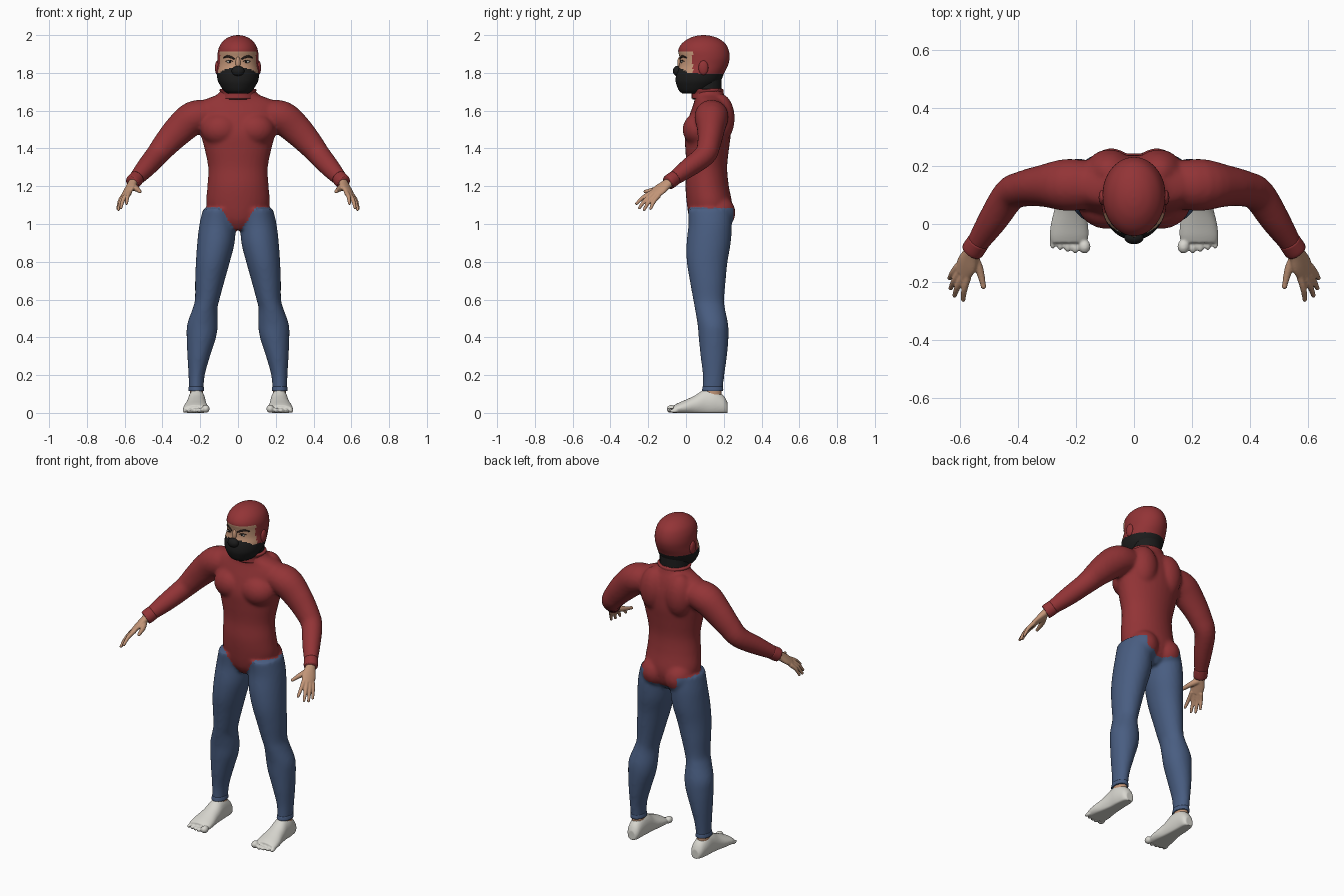
import bpy, bmesh, math
from mathutils import Vector, Matrix
from mathutils.bvhtree import BVHTree

cube = bpy.data.objects.get("Cube")
if cube:
    bpy.data.objects.remove(cube, do_unlink=True)


def material(name, *rgb):
    mat = bpy.data.materials.new(name)
    mat.use_nodes = True
    mat.diffuse_color = (*rgb, 1)
    mat.node_tree.nodes["Principled BSDF"].inputs["Base Color"].default_value = (*rgb, 1)
    return mat


RED = material("red cloth", .29, .034, .037)
BLUE = material("blue denim", .066, .11, .22)
BLACK = material("black mask", .012, .012, .012)
SKIN = material("skin", .54, .3, .185)
WHITE = material("white foot", .68, .67, .62)
DARK = material("dark brown hair", .02, .012, .01)
X, Y, Z = Vector((1, 0, 0)), Vector((0, 1, 0)), Vector((0, 0, 1))


def spline(points, steps):
    """Catmull-Rom samples through tuples of any length."""
    pts = [points[0], *points, points[-1]]
    out = []
    for a, b, c, d in zip(pts, pts[1:], pts[2:], pts[3:]):
        for k in range(steps):
            t = k / steps
            out.append([(2*q + (r-p)*t + (2*p-5*q+4*r-s)*t*t + (3*q-p-3*r+s)*t**3) / 2
                        for p, q, r, s in zip(a, b, c, d)])
    return out + [list(points[-1])]


def tube(bm, points, side=X, axis=None, mirror=1, steps=4, sides=32, floor=None):
    """Skin elliptical rings (x, y, z, half width, half depth) along a path."""
    rows = spline(points, steps)
    centres = [Vector(r[:3]) for r in rows]
    rings = []
    for i, row in enumerate(rows):
        t = axis or (centres[min(i+1, len(rows)-1)] - centres[max(i-1, 0)]).normalized()
        u = (side - t * side.dot(t)).normalized()
        v = t.cross(u)
        ring = []
        for k in range(sides):
            a = math.tau * k / sides
            p = centres[i] + u*row[3]*math.cos(a) + v*row[4]*math.sin(a)
            if floor is not None:
                p.z = max(p.z, floor)
            ring.append(bm.verts.new((p.x*mirror, p.y, p.z)))
        rings.append(ring)
    for r, q in zip(rings, rings[1:]):
        for k in range(sides):
            j = (k+1) % sides
            bm.faces.new((r[k], r[j], q[j], q[k]))
    bm.faces.new(rings[0])
    bm.faces.new(rings[-1])


def ball(bm, centre, radii, mirror=1, tilt=0):
    x, y, z = centre
    bmesh.ops.create_uvsphere(
        bm, u_segments=24, v_segments=16, radius=1,
        matrix=Matrix.Translation((x*mirror, y, z))
        @ Matrix.Rotation(tilt*mirror, 4, 'Y') @ Matrix.Diagonal((*radii, 1)))


def finish(name, bm, mats, voxel=0, relax=0, rule=None):
    """Make the object, fuse its shells if wanted, and colour its faces."""
    bmesh.ops.recalc_face_normals(bm, faces=bm.faces)
    mesh = bpy.data.meshes.new(name)
    bm.to_mesh(mesh)
    bm.free()
    obj = bpy.data.objects.new(name, mesh)
    bpy.context.collection.objects.link(obj)
    if voxel:
        fuse = obj.modifiers.new("fuse", 'REMESH')
        fuse.mode, fuse.voxel_size = 'VOXEL', voxel
        soft = obj.modifiers.new("soften", 'SMOOTH')
        soft.factor, soft.iterations = .5, relax
        deps = bpy.context.evaluated_depsgraph_get()
        obj.data = bpy.data.meshes.new_from_object(obj.evaluated_get(deps))
        obj.modifiers.clear()
    obj.data.materials.clear()
    for m in mats:
        obj.data.materials.append(m)
    for p in obj.data.polygons:
        p.use_smooth = True
        p.material_index = rule(p.center) if rule else 0
    return obj


# Body: torso, arms and legs fused into one smooth skin
body = bmesh.new()
torso = [(.97, .12, .05, .07), (1.02, .125, .13, .105), (1.1, .125, .168, .12),
         (1.2, .112, .162, .115), (1.3, .11, .158, .108), (1.4, .112, .178, .116),
         (1.48, .116, .2, .122), (1.56, .125, .225, .112), (1.62, .13, .225, .096),
         (1.655, .13, .185, .085), (1.685, .122, .11, .08), (1.72, .115, .085, .077)]
tube(body, [(0, y, z, a, b) for z, y, a, b in torso], axis=Z)
arm = [(.13, .135, 1.58, .08, .075), (.23, .135, 1.565, .09, .088), (.31, .132, 1.5, .073, .082),
       (.38, .122, 1.425, .062, .07), (.43, .1, 1.365, .058, .06), (.49, .01, 1.295, .05, .052),
       (.553, -.085, 1.225, .034, .036)]
leg = [(.1, .125, 1.08, .085, .115), (.108, .128, 1, .096, .115), (.117, .12, .9, .099, .117),
       (.133, .112, .8, .09, .108), (.149, .115, .7, .078, .095), (.163, .12, .6, .065, .082),
       (.175, .127, .55, .066, .08), (.188, .142, .47, .081, .081), (.194, .146, .4, .078, .079),
       (.208, .147, .3, .06, .07), (.219, .146, .2, .043, .057), (.221, .141, .115, .038, .053)]
for s in (1, -1):
    tube(body, arm, side=Y, mirror=s)
    tube(body, leg, axis=Z, mirror=s)
    ball(body, (.09, .07, 1.5), (.105, .088, .09), s)        # chest
    ball(body, (.085, .18, 1.56), (.085, .078, .13), s)      # shoulder blade
    ball(body, (.078, .172, 1.06), (.085, .09, .09), s)      # seat


def body_rule(c):
    x = abs(c.x)
    if c.y > .12:
        hem = 1.0 + .2*x if x < .11 else 1.085
    else:
        hem = min(1.09, .945 + 1.5*x)
    return int(c.z < hem)


finish("body_suit", body, [RED, BLUE], .01, 5, body_rule)

# Collar and cuffs
trim = bmesh.new()
tube(trim, [(0, .118, 1.665, .1, .088), (0, .114, 1.69, .092, .084), (0, .112, 1.712, .098, .086),
            (0, .112, 1.716, .08, .07)], axis=Z)
for s in (1, -1):
    tube(trim, [(.535, -.058, 1.245, .038, .04), (.553, -.085, 1.225, .039, .041),
                (.56, -.095, 1.218, .037, .038)], side=Y, mirror=s)
finish("collar_and_cuffs", trim, [RED])

# Hands: palm, four fingers and thumb
fingers = [((.573, -.18, 1.168), (.59, -.262, 1.108)), ((.589, -.178, 1.158), (.62, -.247, 1.085)),
           ((.6, -.163, 1.152), (.633, -.222, 1.076)), ((.606, -.143, 1.152), (.637, -.187, 1.082))]
for label, s in (("left", 1), ("right", -1)):
    hand = bmesh.new()
    across = Vector((.033, .037, -.016))
    tube(hand, [(.545, -.072, 1.235, .03, .026), (.56, -.1, 1.212, .03, .022),
                (.577, -.138, 1.183, .04, .018), (.592, -.17, 1.157, .035, .014)], across, mirror=s)
    for base, tip in fingers:
        a, b = Vector(base), Vector(tip)
        mid = (a + b)/2 + Vector((.004, -.003, .005))
        tube(hand, [(*a, .013, .013), (*mid, .011, .011), (*b, .008, .008)], mirror=s, sides=14)
        ball(hand, b, (.008,)*3, s)
    thumb = [(.56, -.11, 1.2), (.535, -.155, 1.185), (.52, -.215, 1.172)]
    tube(hand, [(*p, r, r) for p, r in zip(thumb, (.02, .015, .009))], Z, mirror=s, sides=14)
    ball(hand, thumb[-1], (.01,)*3, s)
    finish(label + "_hand", hand, [SKIN], .004, 3)

# Feet with toes, and bare ankles
foot_rings = [(.22, .215, .024, .055), (.2, .216, .038, .09), (.15, .219, .045, .125),
              (.1, .219, .048, .125), (.05, .221, .054, .094), (0, .223, .064, .07),
              (-.04, .224, .067, .053), (-.065, .225, .062, .04)]
for label, s in (("left", 1), ("right", -1)):
    foot = bmesh.new()
    tube(foot, [(x, y, .42*h, w, .58*h) for y, x, w, h in foot_rings], axis=Y, mirror=s, floor=0)
    for k in range(5):
        size = .021 if k == 0 else .0145 - .001*k
        reach = -.078 + .005*max(0, k-1)
        ball(foot, (.177 + .026*k - .006*(k == 0), reach, size), (size, .024, size), s)
    finish(label + "_foot", foot, [WHITE], .005, 3)
    ankle = bmesh.new()
    tube(ankle, [(.22, .142, z, .034, .046) for z in (.08, .14)], axis=Z, mirror=s)
    finish(label + "_ankle", ankle, [SKIN])
    hem = bmesh.new()
    tube(hem, [(.221, .142, .14, .039, .053), (.221, .141, .118, .042, .056),
               (.221, .141, .115, .034, .046)], axis=Z, mirror=s)
    finish(label + "_trouser_hem", hem, [BLUE])

# Head: cap, bare eye band and mask as regions of one form
head = bmesh.new()
profile = [(1.692, -.02, .1, .055), (1.705, -.036, .13, .074), (1.73, -.048, .16, .092),
           (1.76, -.055, .185, .107), (1.8, -.05, .203, .112), (1.84, -.036, .222, .109),
           (1.88, -.034, .231, .109), (1.92, -.041, .226, .105), (1.955, -.022, .208, .09),
           (1.982, .015, .172, .062), (1.996, .055, .13, .03), (2.0, .088, .096, .004)]
tube(head, [(0, (f+b)/2, z, w, (b-f)/2) for z, f, b, w in profile], axis=Z, steps=6, sides=72)
tree = BVHTree.FromBMesh(head)


def head_rule(c):
    if c.z < 1.803 - .5*min(0, c.y - .01):
        return 2 if c.y < .06 or c.z < 1.795 else 0
    return 1 if c.z < 1.915 and c.y < .035 else 0


finish("head", head, [RED, SKIN, BLACK], rule=head_rule)

# Neck, mask front and ears
neck = bmesh.new()
tube(neck, [(0, .112, z, .084, .077) for z in (1.66, 1.73, 1.8)], axis=Z)
ball(neck, (0, -.046, 1.81), (.034, .024, .027))
finish("mask_neck_and_nose", neck, [BLACK])
ears = bmesh.new()
for s in (1, -1):
    ball(ears, (.109, .092, 1.827), (.013, .026, .038), s)
finish("covered_ears", ears, [RED])
bridge = bmesh.new()
ball(bridge, (0, -.033, 1.853), (.013, .013, .032))
finish("nose_bridge", bridge, [SKIN])


# Eyes and brows laid on the face
def on_face(x, z):
    return tree.ray_cast(Vector((x, -1, z)), Y)[0]


brows, whites, pupils = bmesh.new(), bmesh.new(), bmesh.new()
for s in (1, -1):
    brow = [(.018, 1.873, .004), (.035, 1.882, .006), (.055, 1.888, .006), (.076, 1.88, .003)]
    tube(brows, [(*on_face(x, z), .004, r) for x, z, r in brow], Y, mirror=s, sides=12)
    lid = [(.026, 1.86, .001), (.044, 1.867, .0025), (.064, 1.861, .001)]
    tube(brows, [(*on_face(x, z), .004, r) for x, z, r in lid], Y, mirror=s, sides=12)
    ball(whites, on_face(.045, 1.859), (.017, .004, .006), s, .05)
    ball(pupils, on_face(.043, 1.859), (.006, .006, .006), s)
finish("brows_and_lids", brows, [DARK])
finish("eye_whites", whites, [WHITE])
finish("pupils", pupils, [BLACK])
